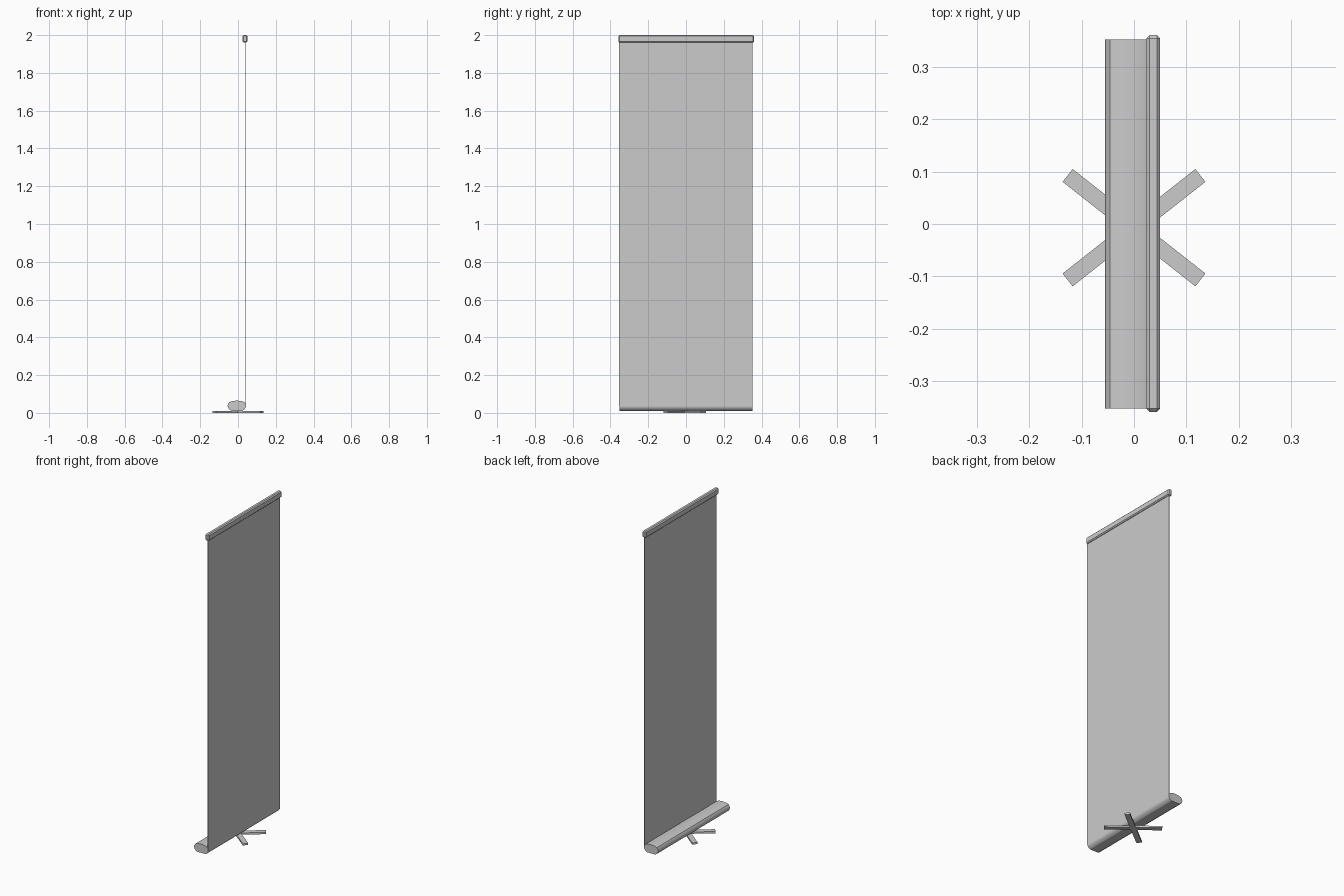
import bpy, bmesh, math

if "Cube" in bpy.data.objects:
    bpy.data.objects.remove(bpy.data.objects["Cube"])


def box(name, centre, size, turn=0, bevel=0):
    bpy.ops.mesh.primitive_cube_add(size=1, location=centre, rotation=(0, 0, turn))
    ob = bpy.context.object
    ob.name = name
    ob.scale = size
    bpy.ops.object.transform_apply(location=False, rotation=False, scale=True)
    if bevel:
        mod = ob.modifiers.new("chamfer", 'BEVEL')
        mod.width = bevel
        mod.segments = 1
    return ob


def extrude_y(name, profile, y0, y1):
    bm = bmesh.new()
    face = bm.faces.new([bm.verts.new((x, y0, z)) for x, z in profile])
    out = bmesh.ops.extrude_face_region(bm, geom=[face])
    for v in out["geom"]:
        if isinstance(v, bmesh.types.BMVert):
            v.co.y = y1
    bmesh.ops.recalc_face_normals(bm, faces=bm.faces)
    mesh = bpy.data.meshes.new(name)
    bm.to_mesh(mesh)
    bm.free()
    ob = bpy.data.objects.new(name, mesh)
    bpy.context.collection.objects.link(ob)
    bpy.context.view_layer.objects.active = ob
    bpy.ops.object.select_all(action='DESELECT')
    ob.select_set(True)
    bpy.ops.object.shade_smooth_by_angle(angle=math.radians(28))
    return ob


# Roller housing with rounded cross-section
housing = [(-0.055, 0.038), (-0.053, 0.047), (-0.046, 0.057), (-0.030, 0.063),
           (-0.007, 0.065), (0.018, 0.063), (0.033, 0.057), (0.040, 0.047),
           (0.042, 0.037), (0.040, 0.027), (0.033, 0.017), (0.022, 0.011),
           (-0.034, 0.011), (-0.046, 0.018), (-0.053, 0.028)]
extrude_y("roller_housing", housing, -0.352, 0.352)

# Banner sheet hanging from the rail down to the housing front
box("banner_sheet", (0.040, -0.001, 1.005), (0.003, 0.708, 1.936))

# Chamfered top rail
box("top_rail", (0.037, 0.001, 1.98), (0.026, 0.718, 0.04), bevel=0.006)

# Crossed flat feet
for i, sign in enumerate((1, -1)):
    box(f"foot_bar_{i + 1}", (0, -0.007, 0.0055), (0.322, 0.031, 0.011 - 0.0004 * i),
        turn=sign * math.radians(38.2))
